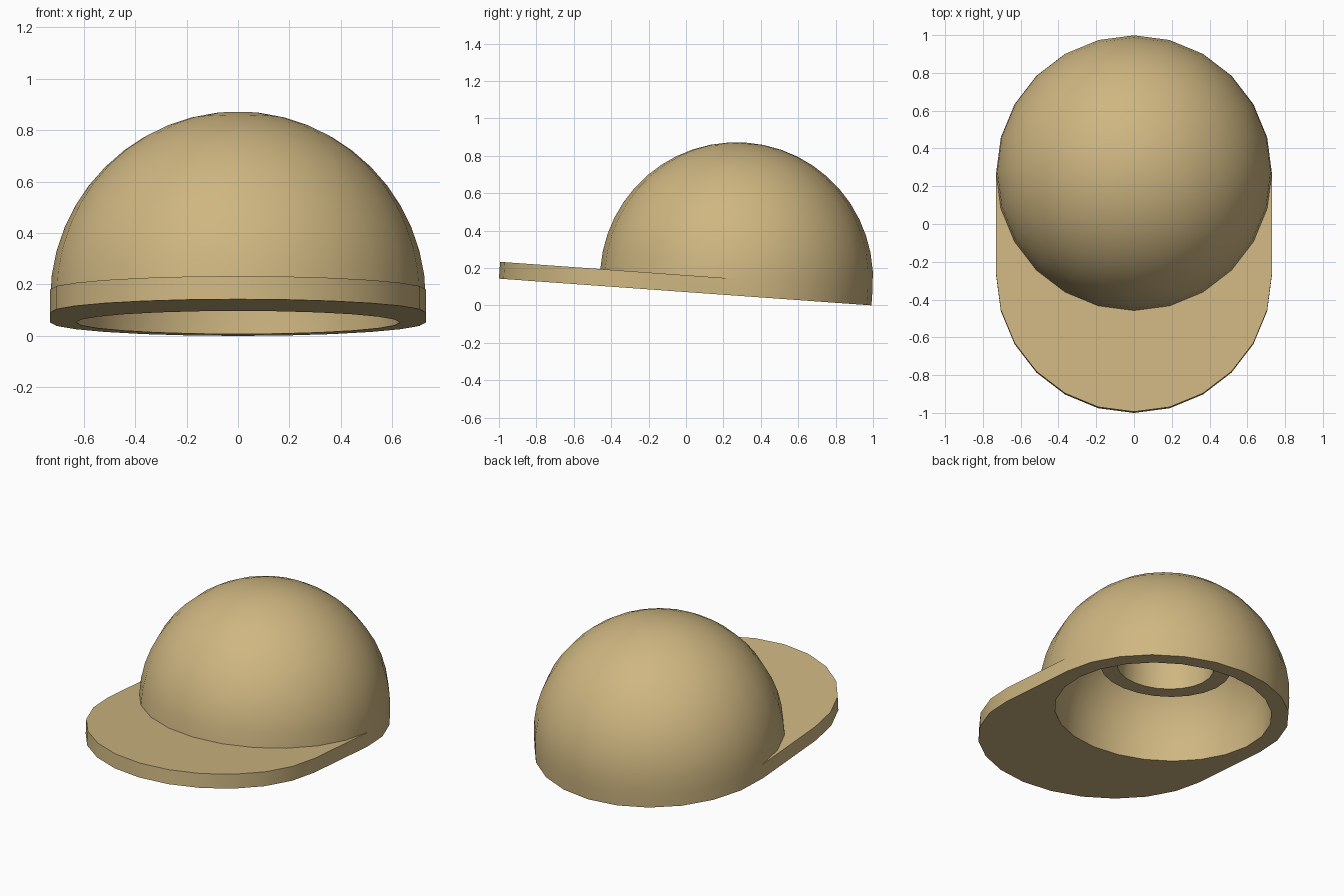
import bpy, bmesh, math
from mathutils import Matrix

if "Cube" in bpy.data.objects:
    bpy.data.objects.remove(bpy.data.objects["Cube"])

SEG = 24                      # sides around the cap
R, R_IN = 0.73, 0.63          # outer and inner crown radius
BAND = 0.09                   # brim thickness
REACH = 0.537                 # how far the brim is pushed forward
PLACE = Matrix.Translation((0, 0.27, 0.142)) @ Matrix.Rotation(math.radians(-4.1), 4, 'X')

mat = bpy.data.materials.new("tan")
mat.diffuse_color = (0.62, 0.47, 0.22, 1)
mat.use_nodes = True
mat.node_tree.nodes["Principled BSDF"].inputs["Base Color"].default_value = mat.diffuse_color


def lathe(profile, closed=False):
    """Revolve (radius, z) points around z; points on the axis become poles."""
    bm = bmesh.new()
    rings = []
    for r, z in profile:
        if r < 1e-6:
            rings.append([bm.verts.new((0, 0, z))] * SEG)
        else:
            rings.append([bm.verts.new((r * math.cos(math.tau * i / SEG),
                                        r * math.sin(math.tau * i / SEG), z))
                          for i in range(SEG)])
    pairs = list(zip(rings, rings[1:]))
    if closed:
        pairs.append((rings[-1], rings[0]))
    for a, b in pairs:
        for i in range(SEG):
            j = (i + 1) % SEG
            bm.faces.new(list(dict.fromkeys((a[i], b[i], b[j], a[j]))))
    return bm


def finish(name, bm):
    bmesh.ops.recalc_face_normals(bm, faces=bm.faces[:])
    bm.transform(PLACE)
    me = bpy.data.meshes.new(name)
    bm.to_mesh(me)
    bm.free()
    me.materials.append(mat)
    ob = bpy.data.objects.new(name, me)
    bpy.context.collection.objects.link(ob)
    bpy.ops.object.select_all(action='DESELECT')
    ob.select_set(True)
    bpy.context.view_layer.objects.active = ob
    bpy.ops.object.shade_smooth_by_angle(angle=math.radians(30))


def quarter(r, n=12):
    """Quarter circle from the pole down to the equator."""
    return [(r * math.sin(math.pi / 2 * k / n), r * math.cos(math.pi / 2 * k / n))
            for k in range(n + 1)]


# crown: hollow dome with a short straight band at the bottom
cap = lathe(quarter(R) + [(R, -BAND), (R_IN, -BAND)] + quarter(R_IN)[::-1])

# brim: front half of the outer band pulled straight forward
front = []
for f in cap.faces:
    c = f.calc_center_median()
    if -BAND < c.z < -0.01 and c.y < -0.01 and c.xy.length > 0.68:
        front.append(f)
new = bmesh.ops.extrude_face_region(cap, geom=front)["geom"]
bmesh.ops.translate(cap, vec=(0, -REACH, 0),
                    verts=[g for g in new if isinstance(g, bmesh.types.BMVert)])
old = [f for f in front if f.is_valid]
if old:
    bmesh.ops.delete(cap, geom=old, context='FACES')
finish("cap_crown_and_brim", cap)

# socket: round tube hanging from the inside of the crown
finish("inner_socket", lathe([(0.28, 0.20), (0.38, 0.20), (0.38, 0.55), (0.28, 0.60)], closed=True))
